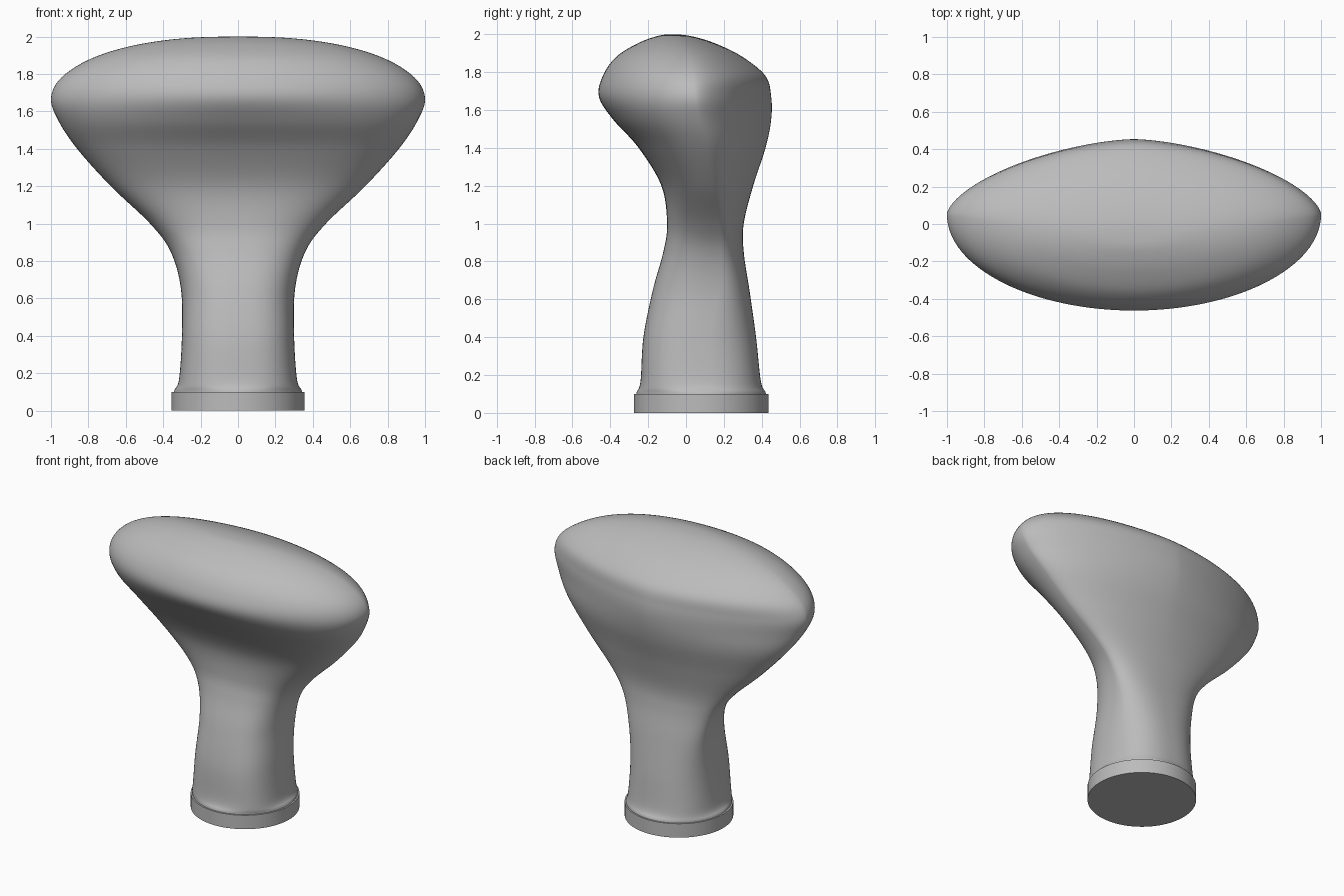
import bpy
import bmesh
import math

SEGMENTS = 128
STEPS = 8
BASE_Y = 0.08
BASE_RADIUS = 0.355

# Cross-sections: height, half width, front y, back y, y of the widest point,
# front roundness, back roundness (2 is an ellipse, higher is squarer)
SECTIONS = [
    (.09, .345, -.265, .425, .08, 2, 2),
    (.11, .34, -.26, .42, .08, 2.1, 2.1),
    (.17, .315, -.24, .395, .08, 2.6, 2.4),
    (.4, .3, -.225, .37, .1, 2.7, 2.4),
    (.65, .305, -.175, .335, .17, 2.7, 2.4),
    (.85, .36, -.12, .305, .18, 2.6, 2.2),
    (1, .47, -.1, .305, .17, 2.5, 2),
    (1.2, .68, -.13, .355, .14, 2.5, 1.8),
    (1.4, .86, -.25, .42, .11, 2.4, 1.7),
    (1.55, .96, -.385, .45, .07, 2.2, 1.6),
    (1.67, 1, -.46, .45, .05, 2, 1.6),
    (1.78, .945, -.44, .42, .04, 2, 1.7),
    (1.88, .79, -.37, .3, .02, 2, 1.8),
    (1.95, .57, -.26, .16, -.02, 2, 2),
    (1.99, .3, -.155, .03, -.05, 2, 2),
    (2, 0, -.08, -.08, -.08, 2, 2),
]


def catmull_rom(p0, p1, p2, p3, t):
    """Blend smoothly from section p1 to section p2."""
    return [
        0.5 * (2 * b + (c - a) * t + (2 * a - 5 * b + 4 * c - d) * t * t
               + (3 * b - a - 3 * c + d) * t ** 3)
        for a, b, c, d in zip(p0, p1, p2, p3)
    ]


def smooth_sections(sections):
    """Fill in sections, with a level crown at the last one."""
    last = sections[-1]
    before = sections[-2]
    crown = (before[0],) + tuple(2 * e - b for e, b in zip(last[1:], before[1:]))
    keys = [sections[0]] + sections + [crown]
    result = []
    for i in range(len(keys) - 3):
        for step in range(STEPS):
            result.append(catmull_rom(*keys[i:i + 4], step / STEPS))
    return result


def section_ring(bm, section):
    """Add one closed ring, with separate front and back curves."""
    z, half_width, front, back, middle, front_power, back_power = section
    ring = []
    for k in range(SEGMENTS):
        angle = math.tau * k / SEGMENTS
        c, s = math.cos(angle), math.sin(angle)
        power, depth = (back_power, back - middle) if s >= 0 else (front_power, middle - front)
        x = half_width * math.copysign(abs(c) ** (2 / power), c)
        y = middle + depth * math.copysign(abs(s) ** (2 / power), s)
        ring.append(bm.verts.new((x, y, z)))
    return ring


def finish(obj, material):
    """Apply the colour and smooth shading with sharp edges kept."""
    obj.data.materials.append(material)
    bpy.ops.object.select_all(action='DESELECT')
    obj.select_set(True)
    bpy.context.view_layer.objects.active = obj
    bpy.ops.object.shade_smooth_by_angle(angle=math.radians(40))


def make_material(name, colour):
    material = bpy.data.materials.new(name)
    material.use_nodes = True
    material.diffuse_color = colour
    material.node_tree.nodes["Principled BSDF"].inputs["Base Color"].default_value = colour
    return material


def build_body(material):
    """Loft the neck and the flared head as one skin."""
    bm = bmesh.new()
    rings = [section_ring(bm, s) for s in smooth_sections(SECTIONS)]
    for lower, upper in zip(rings, rings[1:]):
        for k in range(SEGMENTS):
            n = (k + 1) % SEGMENTS
            bm.faces.new((lower[k], lower[n], upper[n], upper[k]))
    # Close the crown and the hidden underside
    top = bm.verts.new((0, SECTIONS[-1][2], SECTIONS[-1][0]))
    for k in range(SEGMENTS):
        bm.faces.new((rings[-1][k], rings[-1][(k + 1) % SEGMENTS], top))
    bm.faces.new(list(reversed(rings[0])))
    mesh = bpy.data.meshes.new("knob_body")
    bm.to_mesh(mesh)
    bm.free()
    body = bpy.data.objects.new("knob_body", mesh)
    bpy.context.collection.objects.link(body)
    finish(body, material)


def build_collar(material):
    """Round foot plate under the neck."""
    height = 0.1
    bpy.ops.mesh.primitive_cylinder_add(
        vertices=SEGMENTS, radius=BASE_RADIUS, depth=height,
        location=(0, BASE_Y, height / 2))
    collar = bpy.context.object
    collar.name = "base_collar"
    finish(collar, material)


default_cube = bpy.data.objects.get("Cube")
if default_cube:
    bpy.data.objects.remove(default_cube, do_unlink=True)

grey = make_material("plain_grey", (0.5, 0.5, 0.5, 1))
build_body(grey)
build_collar(grey)
